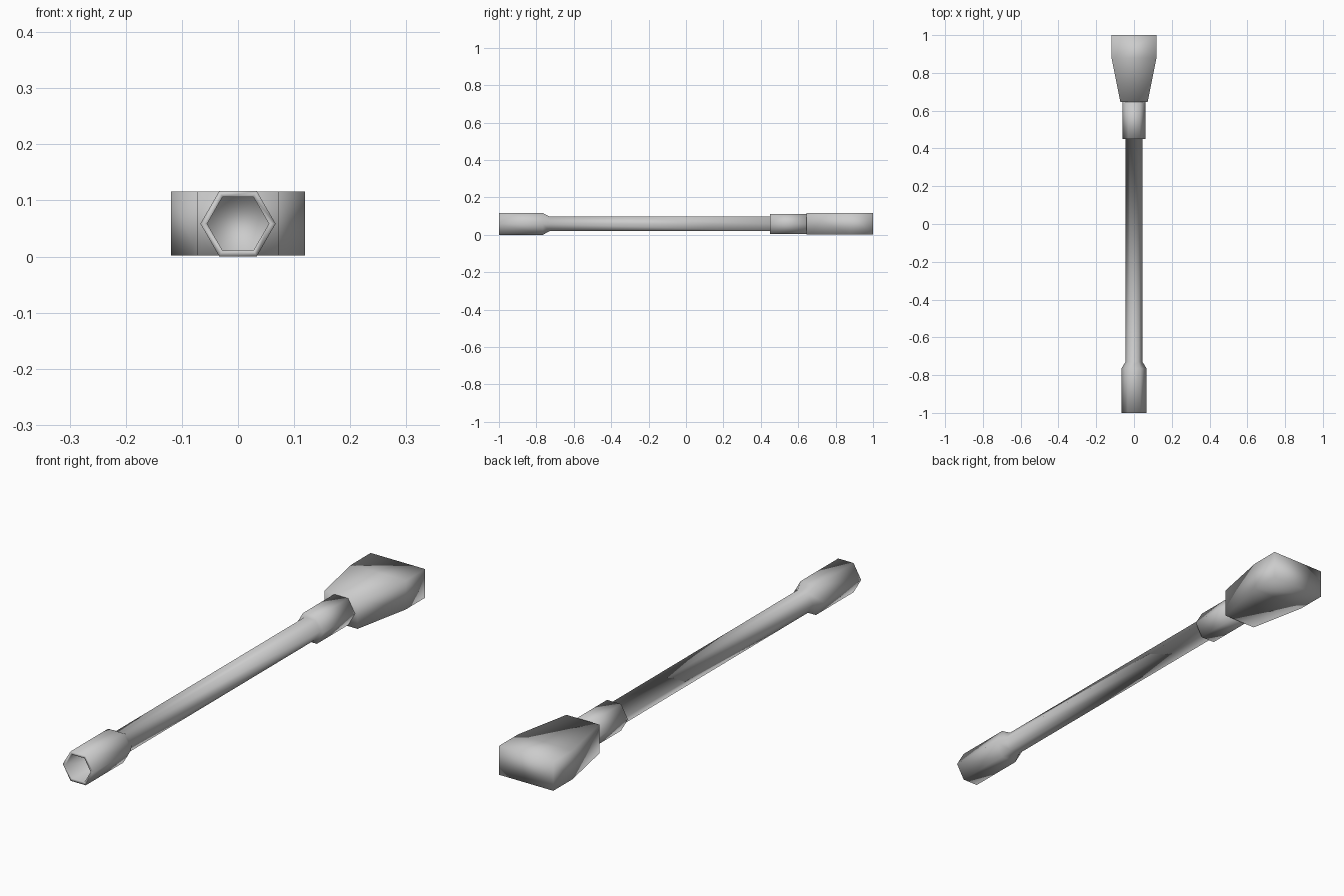
import bpy
import math

if "Cube" in bpy.data.objects:
    bpy.data.objects.remove(bpy.data.objects["Cube"], do_unlink=True)

MID = 0.0585  # height of the centre line

grey = bpy.data.materials.new("plain grey")
grey.use_nodes = True
grey.diffuse_color = (0.6, 0.6, 0.6, 1)
grey.node_tree.nodes["Principled BSDF"].inputs["Base Color"].default_value = (0.6, 0.6, 0.6, 1)


def loft(name, rings):
    """Skin rings of equal point count, listed in order, and cap both ends."""
    n = len(rings[0])
    verts = [p for ring in rings for p in ring]
    faces = [(r * n + i, r * n + (i + 1) % n, (r + 1) * n + (i + 1) % n, (r + 1) * n + i)
             for r in range(len(rings) - 1) for i in range(n)]
    last = (len(rings) - 1) * n
    faces.append(tuple(reversed(range(n))))
    faces.append(tuple(range(last, last + n)))
    mesh = bpy.data.meshes.new(name)
    mesh.from_pydata(verts, [], faces)
    mesh.materials.append(grey)
    mesh.shade_smooth()
    mesh.update()
    obj = bpy.data.objects.new(name, mesh)
    bpy.context.collection.objects.link(obj)
    return obj


def hexagon(y, radius):
    return [(radius * math.cos(-i * math.pi / 3), y, MID + radius * math.sin(-i * math.pi / 3))
            for i in range(6)]


def rectangle(y, half_width, half_height=0.057):
    return [(sx * half_width, y, MID + sz * half_height)
            for sx, sz in ((1, 1), (1, -1), (-1, -1), (-1, 1))]


# Hexagonal tube: hollow socket, rim, flared tip, long shaft and collar
tube_profile = [(-0.8, 0.055), (-1, 0.055), (-1, 0.067), (-0.765, 0.067),
                (-0.73, 0.045), (0.45, 0.045), (0.45, 0.061), (0.645, 0.061)]
loft("hexagonal_shaft", [hexagon(y, r) for y, r in tube_profile])

# Wide block at the rear, tapering toward the collar
loft("rear_block", [rectangle(0.645, 0.072), rectangle(0.88, 0.119), rectangle(1, 0.119)])
